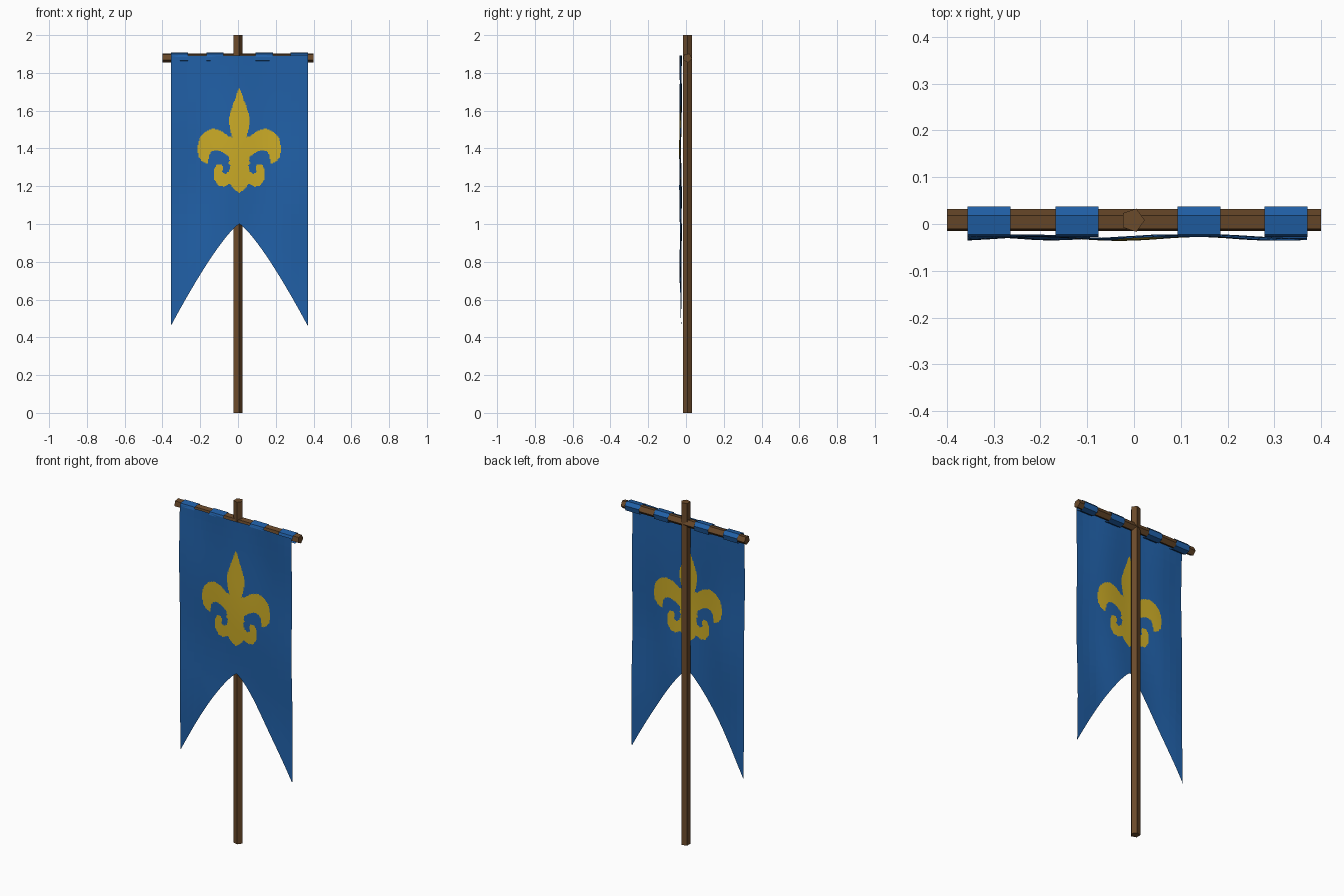
import bpy, bmesh, math
from mathutils import Vector

if "Cube" in bpy.data.objects:
    bpy.data.objects.remove(bpy.data.objects["Cube"])


def material(name, rgb):
    m = bpy.data.materials.new(name)
    m.diffuse_color = (*rgb, 1)
    m.use_nodes = True
    m.node_tree.nodes["Principled BSDF"].inputs["Base Color"].default_value = m.diffuse_color
    return m


BLUE = material("blue cloth", (0.015, 0.118, 0.39))
GOLD = material("gold emblem", (0.60, 0.41, 0.02))
WOOD = material("brown wood", (0.147, 0.069, 0.024))


def finish(name, bm, mats):
    me = bpy.data.meshes.new(name)
    bm.to_mesh(me)
    bm.free()
    for m in mats:
        me.materials.append(m)
    ob = bpy.data.objects.new(name, me)
    bpy.context.collection.objects.link(ob)
    return ob


def rod(name, start, end, ring):
    """Straight prism; ring is a list of offsets around the axis."""
    bm = bmesh.new()
    a = [bm.verts.new(Vector(start) + r) for r in ring]
    b = [bm.verts.new(Vector(end) + r) for r in ring]
    n = len(ring)
    for i in range(n):
        bm.faces.new((a[i], a[(i + 1) % n], b[(i + 1) % n], b[i]))
    bm.faces.new(a[::-1])
    bm.faces.new(b)
    bmesh.ops.recalc_face_normals(bm, faces=bm.faces)
    return finish(name, bm, [WOOD])


# five-sided pole and crossbar
R = 0.026
angles = [math.radians(72 * i) for i in range(5)]
rod("pole", (-0.003, 0.008, 0), (-0.003, 0.008, 2),
    [Vector((R * math.cos(a), R * math.sin(a), 0)) for a in angles])
tilt = math.radians(135)
rod("crossbar", (-0.4, 0.007, 1.88), (0.4, 0.007, 1.88),
    [Vector((0, 0.025 * math.cos(a + tilt), 0.025 * math.sin(a + tilt))) for a in angles])

# emblem: right half of the outline, mirrored about the cloth centre
CX = 0.007
half = [(0, 1.725), (.012, 1.69), (.032, 1.635), (.05, 1.585), (.057, 1.545), (.05, 1.505),
        (.038, 1.46), (.06, 1.465), (.09, 1.492), (.14, 1.505), (.18, 1.49), (.21, 1.455),
        (.223, 1.40), (.215, 1.355), (.195, 1.33), (.165, 1.318), (.162, 1.36), (.145, 1.386),
        (.115, 1.39), (.085, 1.378), (.058, 1.358), (.052, 1.338), (.06, 1.322), (.048, 1.31),
        (.055, 1.278), (.075, 1.265), (.092, 1.275), (.085, 1.30), (.095, 1.317), (.12, 1.315),
        (.134, 1.285), (.132, 1.235), (.11, 1.204), (.08, 1.198), (.05, 1.212), (.027, 1.182),
        (0, 1.165)]


def in_emblem(x, z):
    x, inside = abs(x - CX), False
    pts = half
    for (x1, z1), (x2, z2) in zip(pts, pts[1:] + pts[:1]):
        if (z1 > z) != (z2 > z) and x < x1 + (z - z1) / (z2 - z1) * (x2 - x1):
            inside = not inside
    return inside


def span(a, b, n):
    return [a + (b - a) * i / n for i in range(n)]


def wave(x, z):
    return (-0.029 + 0.004 * math.sin(x * 17 + 1.2 * math.sin(z * 3))
            + 0.003 * math.sin(z * 8 + x * 5))


# cloth: a sheet with a fine grid only where the emblem lies, swallow-tailed below
XL, XR, TOP, NOTCH, TIP = -0.356, 0.370, 1.893, 1.0, 0.46
xs = span(XL, CX - .23, 3) + span(CX - .23, CX + .23, 100) + span(CX + .23, XR, 3) + [XR]
zs = span(TOP, 1.73, 3) + span(1.73, 1.16, 124) + span(1.16, NOTCH, 3) + [NOTCH]
bm = bmesh.new()
grid = []
for x in xs:
    t = min(1, abs(x - CX) / 0.363)
    drop = (NOTCH - TIP) * t ** 1.25
    column = zs + [NOTCH - drop * k / 8 for k in range(1, 9)]
    grid.append([bm.verts.new((x, wave(x, z), z)) for z in column])
for c0, c1 in zip(grid, grid[1:]):
    for j in range(len(c0) - 1):
        f = bm.faces.new((c0[j], c0[j + 1], c1[j + 1], c1[j]))
        c = f.calc_center_median()
        f.material_index = int(in_emblem(c.x, c.z))
bmesh.ops.remove_doubles(bm, verts=bm.verts, dist=1e-5)
finish("banner_cloth", bm, [BLUE, GOLD])

# four hanging loops wrapped around the crossbar
loop = [(-0.028, 1.885), (-0.022, 1.901), (0.018, 1.907), (0.037, 1.888),
        (0.030, 1.858), (0.0, 1.850), (-0.027, 1.865)]
for i, x0 in enumerate((XL, -0.168, 0.093, 0.279)):
    bm = bmesh.new()
    a = [bm.verts.new((x0, y, z)) for y, z in loop]
    b = [bm.verts.new((x0 + 0.092, y, z)) for y, z in loop]
    for j in range(len(loop) - 1):
        bm.faces.new((a[j], b[j], b[j + 1], a[j + 1]))
    finish(f"hanging_loop_{i + 1}", bm, [BLUE])
